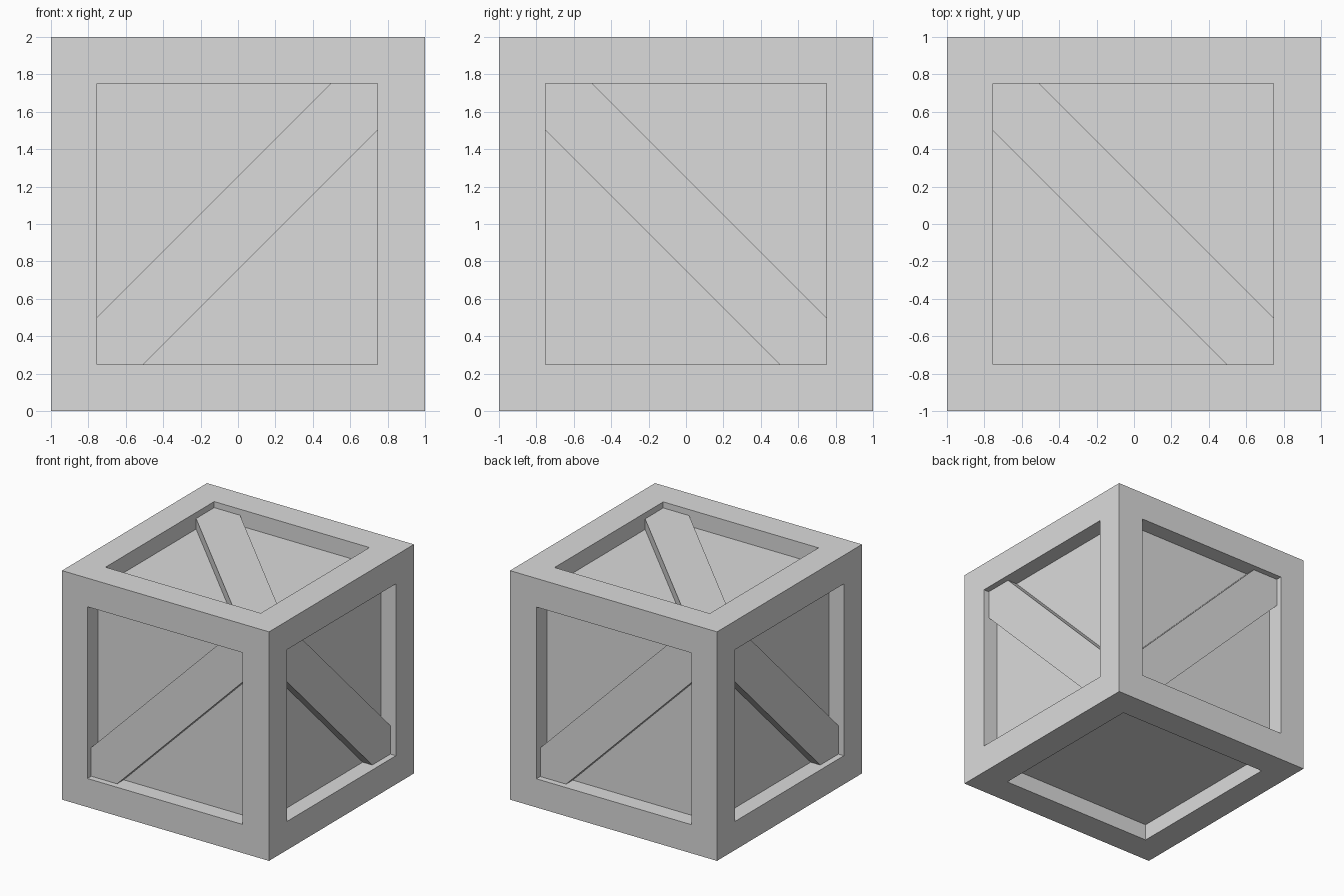
import bpy, bmesh
from mathutils import Vector

HALF = 1.0       # half the crate's size
RAIL = 0.25      # width of the frame rails
PANEL = 0.145    # how far the panels sit below the frame
BRACE = 0.053    # how far the braces sit below the frame
SHIFT = Vector((-0.005, 0, 0))   # slight sideways offset of the openings
CENTRE = Vector((0, 0, HALF))
GREY = (0.71, 0.71, 0.71, 1)

cube = bpy.data.objects.get("Cube")
if cube:
    bpy.data.objects.remove(cube, do_unlink=True)

grey = bpy.data.materials.new("light_grey")
grey.use_nodes = True
grey.diffuse_color = GREY
grey.node_tree.nodes["Principled BSDF"].inputs["Base Color"].default_value = GREY


def finish(name, bm):
    bm.normal_update()
    mesh = bpy.data.meshes.new(name)
    bm.to_mesh(mesh)
    bm.free()
    mesh.materials.append(grey)
    obj = bpy.data.objects.new(name, mesh)
    obj.location = CENTRE
    bpy.context.collection.objects.link(obj)


def raise_face(bm, face, vec):
    moved = bmesh.ops.extrude_discrete_faces(bm, faces=[face])["faces"][0]
    bmesh.ops.translate(bm, verts=moved.verts, vec=vec)


# Crate body: a cube whose six sides are inset and sunk into panels
bm = bmesh.new()
bmesh.ops.create_cube(bm, size=2 * HALF)
sides = bm.faces[:]
bmesh.ops.inset_individual(bm, faces=sides, thickness=RAIL, use_even_offset=True)
for side in sides:
    normal = side.normal.copy()
    if abs(normal.x) < 0.5:
        bmesh.ops.translate(bm, verts=side.verts, vec=SHIFT)
    raise_face(bm, side, -normal * PANEL)
finish("crate_frame", bm)


# Diagonal brace: a six-sided plank running corner to corner of an opening
def add_brace(name, normal, across):
    n, u = Vector(normal), Vector(across)
    v = n.cross(u)
    a = HALF - RAIL
    b = a - RAIL
    outline = [(-a, -a), (-b, -a), (a, b), (a, a), (b, a), (-a, -b)]
    origin = n * (HALF - PANEL) + (Vector() if n.x else SHIFT)
    bm = bmesh.new()
    base = bm.faces.new([bm.verts.new(origin + u * p + v * q) for p, q in outline])
    bm.normal_update()
    raise_face(bm, base, n * (PANEL - BRACE))
    finish(name, bm)


# Every side but the bottom carries a brace
add_brace("front_brace", (0, -1, 0), (1, 0, 0))
add_brace("back_brace", (0, 1, 0), (-1, 0, 0))
add_brace("left_brace", (1, 0, 0), (0, 0, 1))
add_brace("right_brace", (-1, 0, 0), (0, 0, 1))
add_brace("top_brace", (0, 0, 1), (0, 1, 0))
